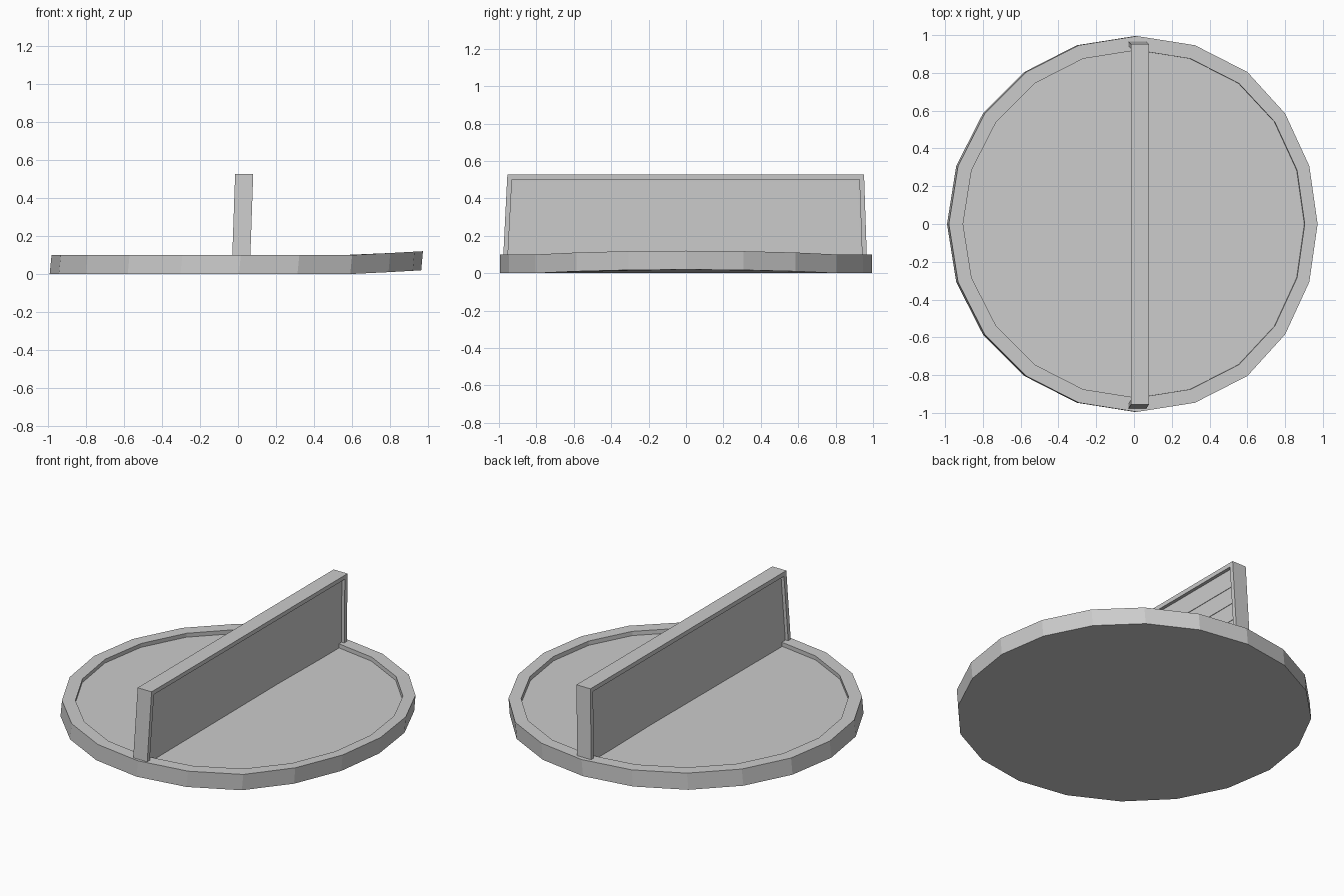
import bpy, bmesh, math
from mathutils import Vector

if "Cube" in bpy.data.objects:
    bpy.data.objects.remove(bpy.data.objects["Cube"])

SIDES = 20
FLOOR = 0.075


def finish(bm, name):
    bmesh.ops.recalc_face_normals(bm, faces=bm.faces)
    mesh = bpy.data.meshes.new(name)
    bm.to_mesh(mesh)
    bm.free()
    obj = bpy.data.objects.new(name, mesh)
    bpy.context.collection.objects.link(obj)
    return obj


def bend_edge(x, y, z):
    # right-hand edge of the tray is curled slightly upward
    x += 0.01 + 0.1 * z - 0.005
    t = max(0, x - 0.61)
    return Vector((x - 0.095 * t, y, z + 0.05 * t))


# Round tray: outer side, rim and sunken floor
bm = bmesh.new()
rings = []
for r, z in ((0.995, 0), (0.995, 0.1), (0.92, 0.1), (0.92, FLOOR)):
    angles = [2 * math.pi * i / SIDES for i in range(SIDES)]
    rings.append([bm.verts.new(bend_edge(r * math.cos(a), r * math.sin(a), z)) for a in angles])
for a, b in zip(rings, rings[1:]):
    for i in range(SIDES):
        j = (i + 1) % SIDES
        bm.faces.new((a[i], a[j], b[j], b[i]))
bm.faces.new(rings[0][::-1])
bm.faces.new(rings[-1])
finish(bm, "round_tray")


def lean(x, y, z):
    # the divider leans to the right and tapers at its ends
    k = z - 0.1
    taper = 0.07 if y < 0 else 0.047
    return Vector((x + 0.035 * k, y - math.copysign(taper * k, y), z))


# Divider wall with a framed, recessed panel on both sides
bm = bmesh.new()
bmesh.ops.create_cube(bm, size=1)
for v in bm.verts:
    x = 0.065 if v.co.x > 0 else -0.03
    y = 0.972 if v.co.y > 0 else -0.985
    z = 0.527 if v.co.z > 0 else 0.03
    v.co = lean(x, y, z)
bm.normal_update()
panels = [f for f in bm.faces if abs(f.normal.x) > 0.9]
bmesh.ops.inset_individual(bm, faces=panels, thickness=0.036)
for f in panels:
    step = Vector((-0.02 if f.normal.x > 0 else 0.02, 0, 0))
    rim_verts = list(f.verts)
    ring = bmesh.ops.extrude_discrete_faces(bm, faces=[f])["faces"][0]
    for v in ring.verts:
        v.co += step
    inner = list(ring.verts)
    for a, b in zip(range(4), (1, 2, 3, 0)):
        edge_faces = bm.faces.get((rim_verts[a], rim_verts[b], inner[b], inner[a]))
        if edge_faces is None:
            bm.faces.new((rim_verts[a], rim_verts[b], inner[b], inner[a]))
finish(bm, "divider_wall")

# Shallow overlapping boards lining each recessed panel
for side, base, sign in (("right", 0.045, 1), ("left", -0.01, -1)):
    bm = bmesh.new()
    count, low, high = 4, FLOOR - 0.005, 0.49
    h = (high - low) / count
    for i in range(count):
        z0, z1 = low + i * h, low + (i + 1) * h
        profile = ((base, z0), (base + sign * 0.004, z0), (base + sign * 0.001, z1))
        rows = [[bm.verts.new(lean(x, y, z)) for x, z in profile] for y in (-0.948, 0.936)]
        for k in range(2):
            bm.faces.new((rows[0][k], rows[0][k + 1], rows[1][k + 1], rows[1][k]))
    finish(bm, side + "_panel_boards")
